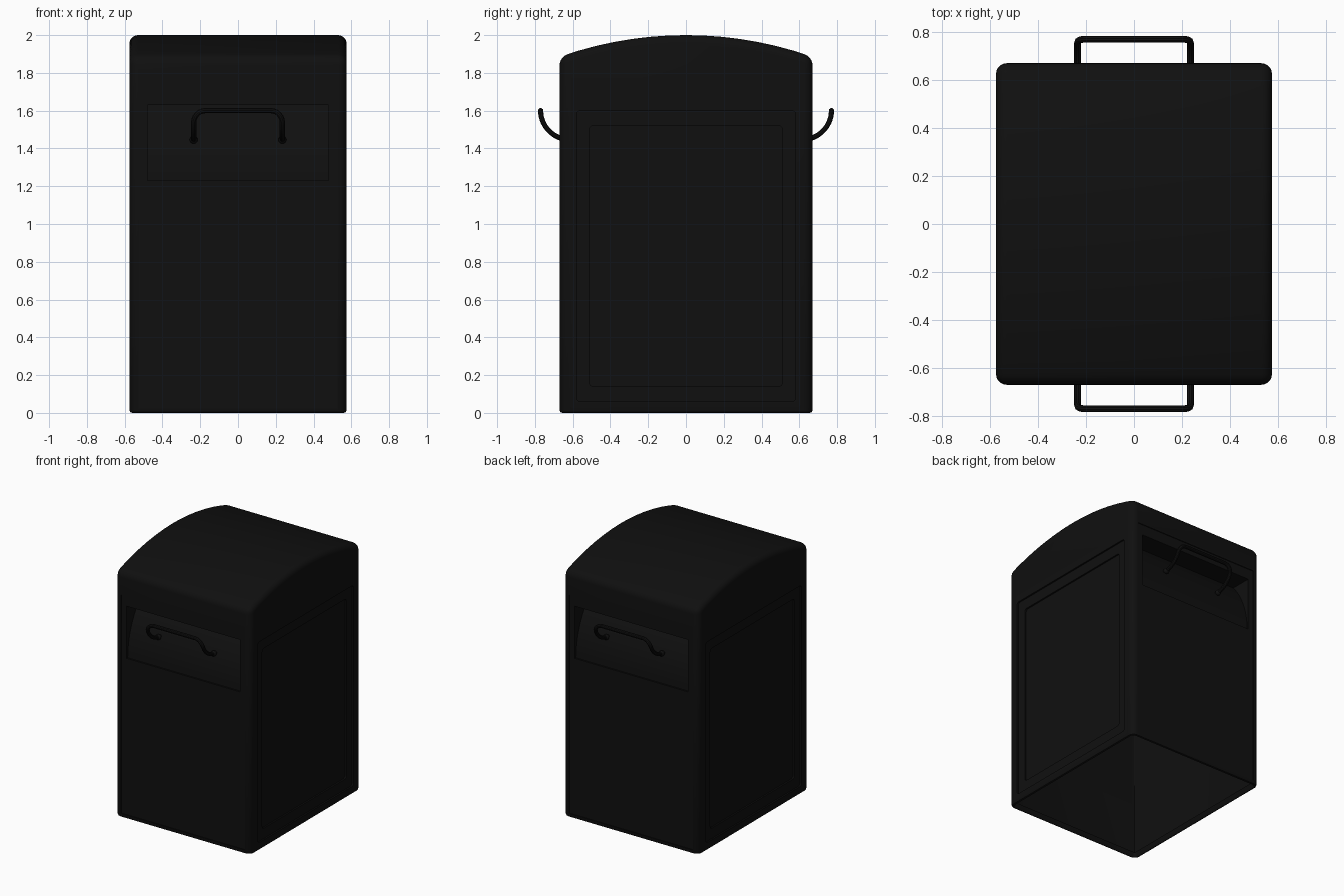
import bpy, bmesh, math
from mathutils import Vector

old = bpy.data.objects.get("Cube")
if old:
    bpy.data.objects.remove(old, do_unlink=True)

# One flat colour for everything
black = bpy.data.materials.new("matte black")
black.use_nodes = True
col = (0.005, 0.005, 0.005, 1)
black.diffuse_color = col
black.node_tree.nodes["Principled BSDF"].inputs["Base Color"].default_value = col

W, D, EAVE, TOP = 0.575, 0.67, 1.885, 2.0


def finish(bm, name):
    bmesh.ops.recalc_face_normals(bm, faces=bm.faces)
    me = bpy.data.meshes.new(name)
    bm.to_mesh(me)
    bm.free()
    ob = bpy.data.objects.new(name, me)
    bpy.context.collection.objects.link(ob)
    me.materials.append(black)
    return ob


def activate(ob):
    bpy.ops.object.select_all(action='DESELECT')
    ob.select_set(True)
    bpy.context.view_layer.objects.active = ob


def prism(profile, half):
    """Extrude a (y, z) profile from x = -half to x = half."""
    bm = bmesh.new()
    face = bm.faces.new([bm.verts.new((-half, y, z)) for y, z in profile])
    ext = bmesh.ops.extrude_face_region(bm, geom=[face])
    moved = [v for v in ext["geom"] if isinstance(v, bmesh.types.BMVert)]
    bmesh.ops.translate(bm, verts=moved, vec=(2 * half, 0, 0))
    bmesh.ops.recalc_face_normals(bm, faces=bm.faces)
    return bm


def box(name, lo, hi, axis=None, radius=0.02):
    """Box between two corners; edges along the given axis are rounded."""
    bm = bmesh.new()
    bmesh.ops.create_cube(bm, size=1)
    lo, hi = Vector(lo), Vector(hi)
    for v in bm.verts:
        v.co = (lo + hi) / 2 + Vector(a * b for a, b in zip(v.co, hi - lo))
    if axis is not None:
        edges = [e for e in bm.edges
                 if abs((e.verts[0].co - e.verts[1].co).normalized()[axis]) > 0.9]
        bmesh.ops.bevel(bm, geom=edges, offset=radius, segments=4,
                        profile=0.5, affect='EDGES')
    return finish(bm, name)


def cut(target, cutter):
    """Subtract the cutter from the target and remove it."""
    cutter.hide_render = True
    m = target.modifiers.new("cut", 'BOOLEAN')
    m.operation, m.solver, m.object = 'DIFFERENCE', 'EXACT', cutter
    activate(target)
    bpy.ops.object.modifier_apply(modifier=m.name)
    bpy.data.objects.remove(cutter, do_unlink=True)


def smooth(ob):
    activate(ob)
    bpy.ops.object.shade_smooth_by_angle(angle=math.radians(30))


# Body: domed prism with rounded corners, hollow and open underneath
rise = TOP - EAVE
R = (D * D + rise * rise) / (2 * rise)
N = 14
dome = []
for i in range(N + 1):
    y = D - 2 * D * i / N
    dome.append((y, TOP - R + math.sqrt(R * R - y * y)))
bm = prism([(-D, 0), (D, 0)] + dome, W)
edges = [e for e in bm.edges if e.calc_face_angle(0) > math.radians(30)
         and max(v.co.z for v in e.verts) > 0.01]
bmesh.ops.bevel(bm, geom=edges, offset=0.045, segments=5, profile=0.5,
                affect='EDGES')
rim = [e for e in bm.edges if all(abs(v.co.z) < 1e-4 for v in e.verts)]
bmesh.ops.bevel(bm, geom=rim, offset=0.015, segments=2, profile=0.5,
                affect='EDGES')
floor = [f for f in bm.faces if all(abs(v.co.z) < 1e-4 for v in f.verts)]
bmesh.ops.delete(bm, geom=floor, context='FACES')
body = finish(bm, "body")
shell = body.modifiers.new("shell", 'SOLIDIFY')
shell.thickness, shell.offset, shell.use_even_offset = 0.04, -1, True
activate(body)
bpy.ops.object.modifier_apply(modifier=shell.name)

# Stepped side panels
for s in (-1, 1):
    for depth, half, z0, z1 in ((0.012, 0.58, 0.06, 1.60),
                                (0.024, 0.51, 0.14, 1.52)):
        a, b = sorted((s * (W - depth), s * (W + 0.1)))
        cut(body, box("side_panel_cutter", (a, -half, z0), (b, half, z1), axis=0))

# Recessed front and back panels, each with a sunken curved flap and a handle
FLAP_R = 0.61
for s, side in ((-1, "front"), (1, "back")):
    a, b = sorted((s * (D - 0.006), s * (D + 0.1)))
    cut(body, box("panel_cutter", (-0.525, a, 0.03), (0.525, b, 1.71),
                  axis=1, radius=0.006))

    arc = []
    for i in range(13):
        h = 0.40 * i / 12
        arc.append((s * (D - 0.018 - FLAP_R + math.sqrt(FLAP_R ** 2 - h * h)),
                    1.23 + h))
    profile = arc + [(s * 0.85, 1.63), (s * 0.85, 1.23)]
    a, b = sorted((s * 0.46, s * 0.655))
    chute = box(side + "_chute_flap", (-0.505, a, 1.205), (0.505, b, 1.655))
    for part in (body, chute):
        cut(part, finish(prism(profile, 0.48), "chute_cutter"))
    smooth(chute)

    # Bent rod handle: rises out of the flap, then turns across
    def on_arc(x, deg):
        t = math.radians(deg)
        return Vector((x, s * (0.61 + 0.16 * math.cos(t)),
                       1.60 - 0.155 * math.sin(t)))
    half_path = [on_arc(0.235, 90 - 66 * i / 8) for i in range(9)]
    for i in range(1, 7):
        p = math.pi / 2 * i / 6
        half_path.append(on_arc(0.235 - 0.06 * (1 - math.cos(p)),
                                24 * (1 - math.sin(p))))
    path = half_path + [Vector((-v.x, v.y, v.z)) for v in reversed(half_path)]
    cu = bpy.data.curves.new(side + "_handle", 'CURVE')
    cu.dimensions = '3D'
    cu.bevel_depth, cu.bevel_resolution, cu.use_fill_caps = 0.014, 3, True
    sp = cu.splines.new('POLY')
    sp.points.add(len(path) - 1)
    for pt, v in zip(sp.points, path):
        pt.co = (*v, 1)
    cu.materials.append(black)
    handle = bpy.data.objects.new(side + "_handle", cu)
    bpy.context.collection.objects.link(handle)
    activate(handle)
    bpy.ops.object.convert(target='MESH')
    smooth(bpy.context.view_layer.objects.active)

    # Rounded feet where the handle meets the flap
    bm = bmesh.new()
    for x in (-0.235, 0.235):
        ball = bmesh.ops.create_uvsphere(bm, u_segments=12, v_segments=8,
                                         radius=0.021)
        bmesh.ops.translate(bm, verts=ball["verts"], vec=(x, s * 0.632, 1.446))
    smooth(finish(bm, side + "_handle_feet"))

smooth(body)
